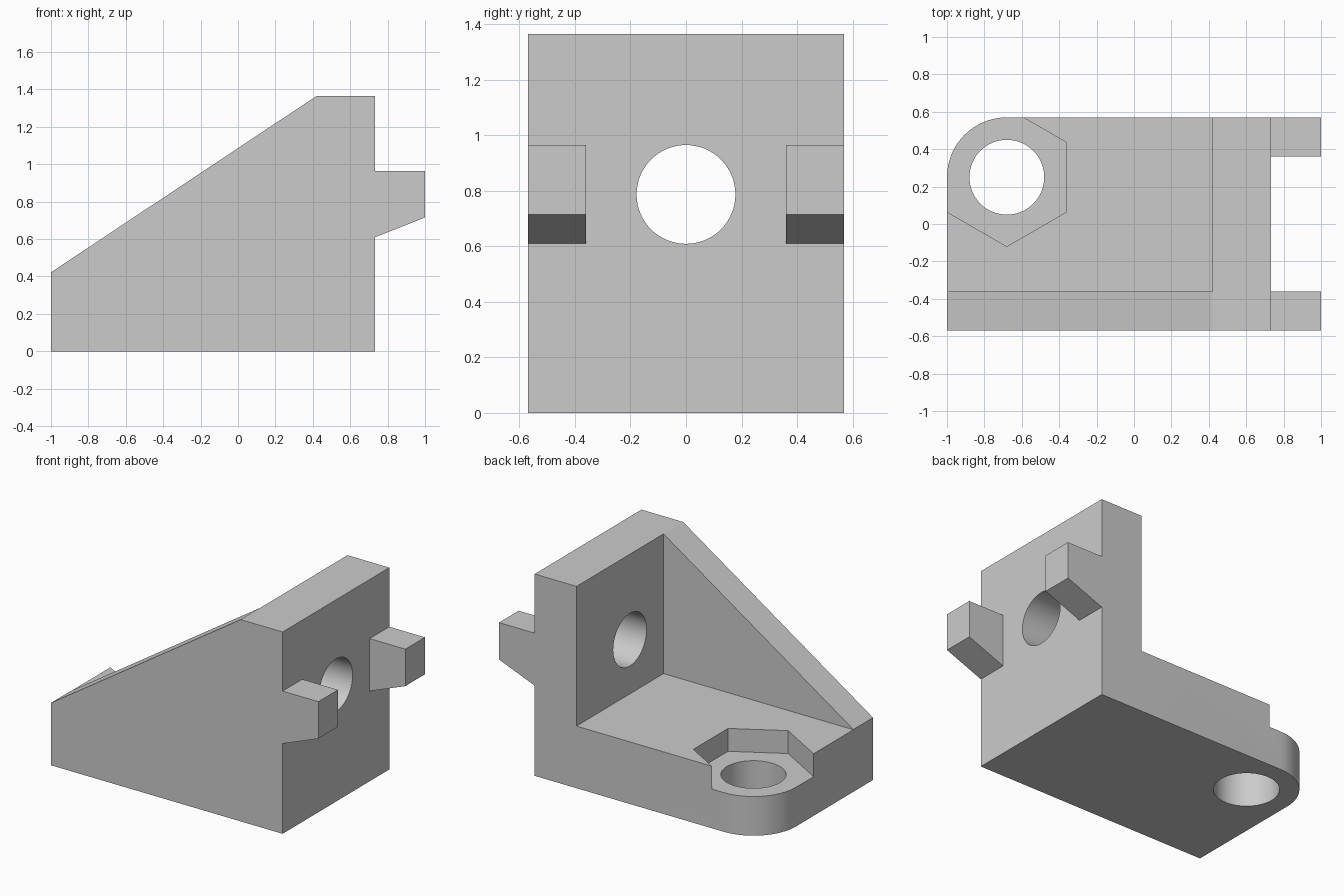
import bpy
import bmesh
from math import sin, cos, pi, radians
from mathutils import Vector

cube = bpy.data.objects.get("Cube")
if cube:
    bpy.data.objects.remove(cube, do_unlink=True)

grey = bpy.data.materials.new("light_grey")
grey.use_nodes = True
colour = (0.6, 0.6, 0.6, 1)
grey.diffuse_color = colour
grey.node_tree.nodes["Principled BSDF"].inputs["Base Color"].default_value = colour


def prism(name, points, axis, start, end):
    """Extrude a flat outline along x, y or z."""
    place = {"x": lambda a, b, d: (d, a, b),
             "y": lambda a, b, d: (a, d, b),
             "z": lambda a, b, d: (a, b, d)}[axis]
    step = Vector(place(0, 0, end - start))
    bm = bmesh.new()
    face = bm.faces.new([bm.verts.new(place(a, b, start)) for a, b in points])
    extruded = bmesh.ops.extrude_face_region(bm, geom=[face], use_keep_orig=True)["geom"]
    bmesh.ops.translate(bm, vec=step, verts=[v for v in extruded if isinstance(v, bmesh.types.BMVert)])
    bmesh.ops.recalc_face_normals(bm, faces=bm.faces)
    mesh = bpy.data.meshes.new(name)
    bm.to_mesh(mesh)
    bm.free()
    mesh.materials.append(grey)
    obj = bpy.data.objects.new(name, mesh)
    bpy.context.collection.objects.link(obj)
    return obj


def arc(centre, radius, count, start=0.0, sweep=2 * pi, closed=True):
    steps = count if closed else count - 1
    return [(centre[0] + radius * cos(start + sweep * i / steps),
             centre[1] + radius * sin(start + sweep * i / steps)) for i in range(count)]


def rect(a0, a1, b0, b1):
    return [(a0, b0), (a1, b0), (a1, b1), (a0, b1)]


def cut(target, cutter):
    mod = target.modifiers.new(cutter.name, "BOOLEAN")
    mod.operation = "DIFFERENCE"
    mod.solver = "EXACT"
    mod.object = cutter
    cutter.hide_render = True
    bpy.context.view_layer.objects.active = target
    bpy.ops.object.modifier_apply(modifier=mod.name)
    bpy.data.objects.remove(cutter, do_unlink=True)


half_depth = 0.57
inner = 0.36
wall_front, wall_back = 0.42, 0.733
floor = 0.42
bolt = (-0.68, 0.25)
corner_radius = 0.32

# Bracket side profile: base, sloped gusset, upright wall and hooked tab
bracket = prism("bracket", [
    (-1, 0), (wall_back, 0), (wall_back, 0.61), (1, 0.715), (1, 0.965),
    (wall_back, 0.965), (wall_back, 1.365), (wall_front, 1.365), (-1, floor + 0.002),
], "y", -half_depth, half_depth)

# Hollow behind the gusset, and the gap between the two tabs
cut(bracket, prism("hollow_cutter", rect(-1.5, wall_front, -inner, 1), "z", floor, 2))
cut(bracket, prism("tab_gap_cutter", rect(wall_back, 1.5, -inner, inner), "z", 0.5, 1.1))

# Rounded base corner
corner = arc(bolt, corner_radius, 17, pi, -pi / 2, closed=False)
corner += [(bolt[0], 0.8), (-1.3, 0.8), (-1.3, bolt[1])]
cut(bracket, prism("corner_cutter", corner, "z", -0.2, 1))

# Hexagonal nut recess and the two bolt holes
cut(bracket, prism("nut_cutter", arc(bolt, 0.37, 6, pi / 6), "z", 0.265, 1))
cut(bracket, prism("base_hole_cutter", arc(bolt, 0.2, 64), "z", -0.2, 1))
cut(bracket, prism("wall_hole_cutter", arc((0, 0.787), 0.178, 64), "x", 0.2, 1.2))

bpy.ops.object.select_all(action="DESELECT")
bracket.select_set(True)
bpy.context.view_layer.objects.active = bracket
bpy.ops.object.shade_smooth_by_angle(angle=radians(25))
